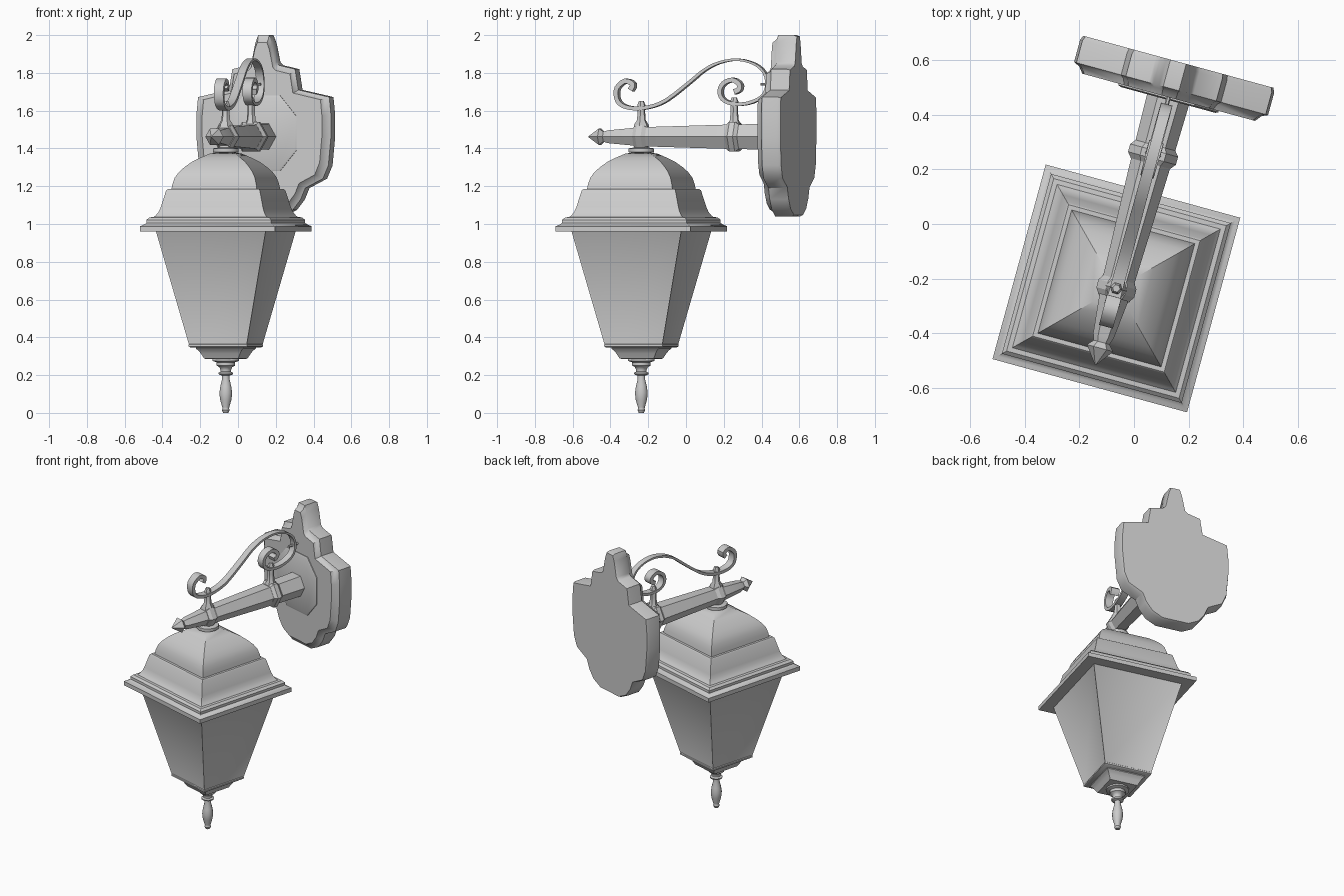
import bpy, bmesh, math
from math import sin, cos, pi
from mathutils import Matrix, Vector

if "Cube" in bpy.data.objects:
    bpy.data.objects.remove(bpy.data.objects["Cube"])

TURN = Matrix.Rotation(math.radians(-15.3), 4, 'Z')   # whole lamp is turned about z
LAMP_Y = -0.245                                       # lantern axis on the arm


def loft(name, rings, angle=35, panel=None):
    """Skin a list of equal-length point rings, cap both ends."""
    bm = bmesh.new()
    rows = [[bm.verts.new(p) for p in r] for r in rings]
    n = len(rows[0])
    sides = []
    for a, b in zip(rows, rows[1:]):
        for i in range(n):
            j = (i + 1) % n
            sides.append(bm.faces.new((a[i], a[j], b[j], b[i])))
    bm.faces.new(rows[0])
    bm.faces.new(rows[-1])
    bmesh.ops.recalc_face_normals(bm, faces=bm.faces)
    if panel:
        bmesh.ops.inset_individual(bm, faces=sides, thickness=panel[0], depth=panel[1])
    bm.transform(TURN)
    me = bpy.data.meshes.new(name)
    bm.to_mesh(me)
    bm.free()
    ob = bpy.data.objects.new(name, me)
    bpy.context.collection.objects.link(ob)
    bpy.ops.object.select_all(action='DESELECT')
    ob.select_set(True)
    bpy.context.view_layer.objects.active = ob
    bpy.ops.object.shade_smooth_by_angle(angle=math.radians(angle))
    return ob


def square(h, z):
    return [(x * h, LAMP_Y + y * h, z) for x, y in ((-1, -1), (1, -1), (1, 1), (-1, 1))]


def disc(r, z, y=LAMP_Y, n=12):
    return [(r * cos(2 * pi * i / n), y + r * sin(2 * pi * i / n), z) for i in range(n)]


def arm_hex(y, r, zc=1.462):
    return [(r * cos(pi * i / 3), y, zc + r * sin(pi * i / 3)) for i in range(6)]


def squares(name, prof, **kw):
    return loft(name, [square(h, z) for h, z in prof], **kw)


# lantern: tapered glass body with slim corner frames
squares("lantern_glass", [(.157, .355), (.302, .965)], panel=(.012, -.004))
squares("glass_base_rim", [(.15, .345), (.16, .352), (.16, .362), (.155, .366)])

# roof: brim plate, stepped moulding, flared skirt and dome
squares("roof_brim", [(.37, .96), (.37, .988), (.355, .995), (.342, 1.005),
                      (.342, 1.022), (.328, 1.035), (.31, 1.037)])
squares("roof_skirt", [(.318, 1.03), (.302, 1.045), (.289, 1.065), (.28, 1.09),
                       (.257, 1.178), (.25, 1.184), (.23, 1.184)])
squares("roof_dome", [(.235, 1.18), (.23, 1.21), (.22, 1.245), (.202, 1.275), (.177, 1.302),
                      (.145, 1.33), (.112, 1.35), (.07, 1.372), (.03, 1.38)])

# stepped cup under the glass
squares("bottom_cup", [(.13, .355), (.129, .34), (.118, .33), (.108, .315),
                       (.093, .287), (.07, .285)])
# turned finial
loft("finial", [disc(r, z) for r, z in (
    (.07, .29), (.073, .285), (.073, .275), (.05, .268), (.05, .25), (.036, .243), (.029, .228),
    (.029, .218), (.04, .212), (.038, .203), (.02, .197), (.02, .18), (.03, .14), (.035, .105),
    (.031, .07), (.019, .03), (.018, .022), (.021, .014), (.014, 0))], angle=45)
# hanger collar between roof and arm
loft("hanger_collar", [disc(r, z) for r, z in (
    (.05, 1.36), (.05, 1.377), (.07, 1.38), (.07, 1.4), (.04, 1.405), (.035, 1.44))])

# hexagonal tapered arm with spear tip
loft("arm", [arm_hex(y, r) for y, r in (
    (-.535, .003), (-.472, .05), (-.45, .03), (-.425, .039), (-.245, .058),
    (.2, .073), (.49, .08))], angle=20)
for nm, y, r in (("front_arm_collar", LAMP_Y, .072), ("rear_arm_collar", .265, .091)):
    loft(nm, [arm_hex(y + d, q) for d, q in
              ((-.035, r * .82), (-.015, r), (.015, r), (.035, r * .82))], angle=20)
# posts carrying the scroll
for nm, y, top in (("front_post", LAMP_Y, 1.65), ("rear_post", .265, 1.67)):
    loft(nm, [disc(r, z, y, 6) for r, z in (
        (.045, 1.49), (.04, 1.525), (.024, 1.55), (.02, 1.6), (.022, top - .02), (.014, top))])

# scroll: flat ribbon swept along a smoothed path in the arm plane
path = [Vector(p) for p in (
    (-.30, 1.71), (-.288, 1.74), (-.33, 1.757), (-.374, 1.72), (-.376, 1.667), (-.35, 1.63),
    (-.285, 1.612), (-.197, 1.62), (-.104, 1.656), (.022, 1.75), (.104, 1.815), (.187, 1.855),
    (.285, 1.87), (.378, 1.847), (.433, 1.80), (.448, 1.73), (.417, 1.672), (.34, 1.639),
    (.258, 1.637), (.206, 1.66), (.19, 1.703), (.21, 1.744), (.258, 1.763), (.297, 1.74),
    (.295, 1.712), (.27, 1.70))]
pts = []
ext = [path[0]] + path + [path[-1]]
for a, b, c, d in zip(ext, ext[1:], ext[2:], ext[3:]):
    for k in range(3):
        t = k / 3
        pts.append(.5 * (2 * b + (c - a) * t + (2 * a - 5 * b + 4 * c - d) * t * t
                         + (3 * b - a - 3 * c + d) * t ** 3))
pts.append(path[-1])
rings = []
for i, p in enumerate(pts):
    tan = (pts[min(i + 1, len(pts) - 1)] - pts[max(i - 1, 0)]).normalized()
    nrm = Vector((-tan.y, tan.x))
    f = abs(2 * i / (len(pts) - 1) - 1)          # thicker towards both curls
    th, w = .006 + .008 * f, .02 + .008 * f
    rings.append([(sx * w, p.x + nrm.x * sn * th, p.y + nrm.y * sn * th)
                  for sx, sn in ((-1, -1), (1, -1), (1, 1), (-1, 1))])
loft("scroll", rings, angle=40)
# pin fixing the scroll to the wall plate
loft("scroll_pin", [arm_hex(y, .008, 1.74) for y in (.41, .52)])

# wall plate: stepped shield outline, mirrored, with a bevelled front
half = [(.03, 2.0), (.045, 1.96), (.067, 1.857), (.085, 1.84), (.172, 1.82), (.19, 1.71),
        (.36, 1.672), (.369, 1.58), (.369, 1.46), (.355, 1.31), (.325, 1.24), (.228, 1.19),
        (.203, 1.13), (.16, 1.075), (.09, 1.04)]
outline = half + [(-x, z) for x, z in reversed(half)]


def plate(y, sx, sz):
    return [(x * sx, y, 1.5 + (z - 1.5) * sz) for x, z in outline]


loft("wall_plate", [plate(.617, .98, .985), plate(.6, 1, 1), plate(.515, 1, 1),
                    plate(.505, .94, .955), plate(.482, .89, .92)], angle=40)
# low raised medallion around the arm root
loft("plate_medallion", [
    [(x * s, y, 1.48 + z * s) for x, z in ((.1, .2), (.19, .09), (.19, -.09), (.1, -.2),
                                           (-.1, -.2), (-.19, -.09), (-.19, .09), (-.1, .2))]
    for y, s in ((.5, 1), (.477, 1), (.472, .95))], angle=30)
